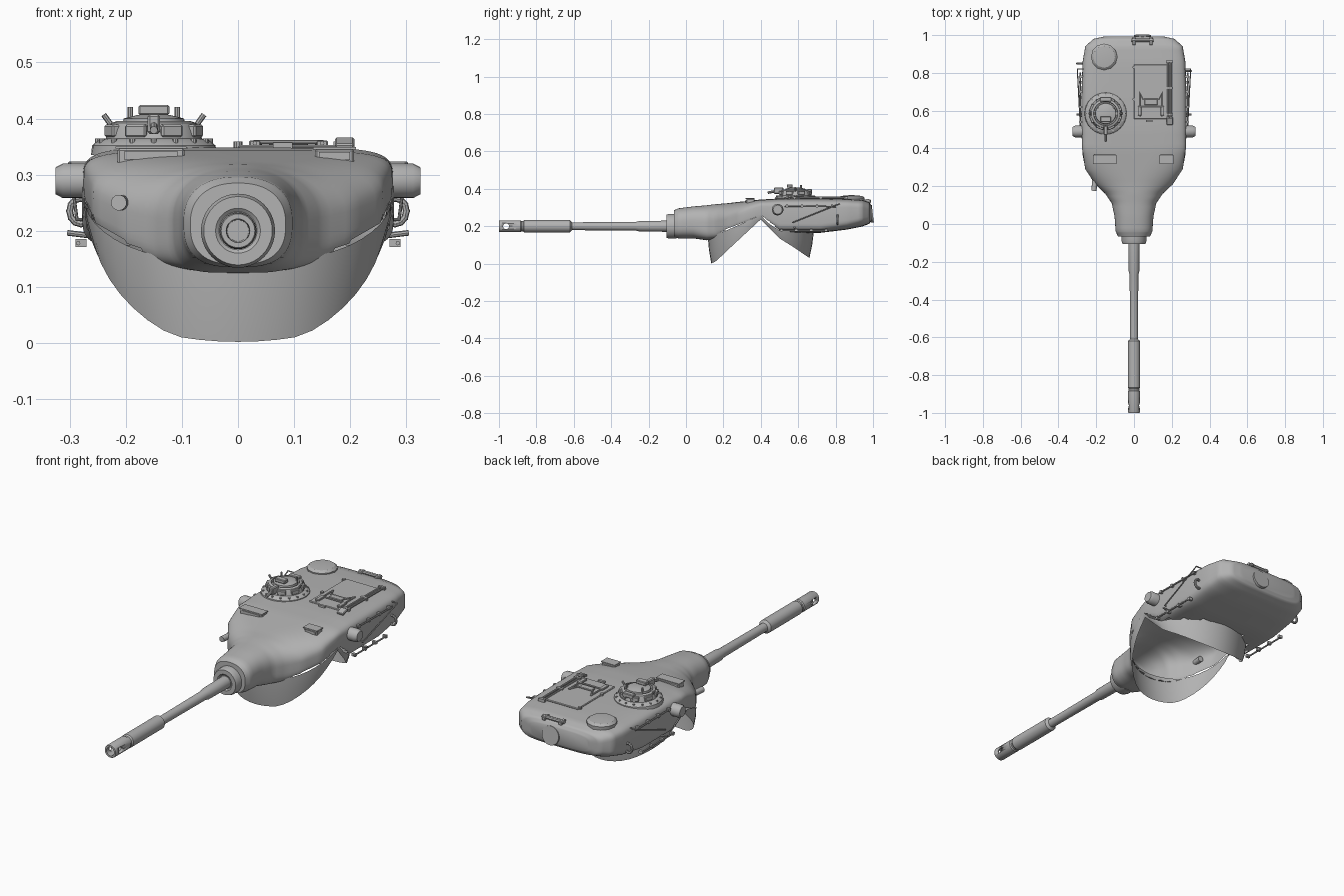
import bpy, bmesh, math
from mathutils import Vector, Matrix

if "Cube" in bpy.data.objects:
    bpy.data.objects.remove(bpy.data.objects["Cube"])

grey = bpy.data.materials.new("armour grey")
grey.diffuse_color = (0.45, 0.45, 0.45, 1)
grey.use_nodes = True
grey.node_tree.nodes["Principled BSDF"].inputs["Base Color"].default_value = grey.diffuse_color
CY = 0.40  # turret ring centre


def finish(name, bm, angle=35, matrix=None):
    if matrix:
        bm.transform(matrix)
    me = bpy.data.meshes.new(name)
    bm.to_mesh(me)
    bm.free()
    ob = bpy.data.objects.new(name, me)
    bpy.context.collection.objects.link(ob)
    me.materials.append(grey)
    bpy.ops.object.select_all(action='DESELECT')
    ob.select_set(True)
    bpy.context.view_layer.objects.active = ob
    bpy.ops.object.shade_smooth_by_angle(angle=math.radians(angle))
    return ob


def lathe(name, prof, loc=(0, 0, 0), axis=(0, 0, 1), n=32):
    """Turn (radius, height) points around an axis; radius 0 closes an end."""
    bm = bmesh.new()
    vs = [bm.verts.new((r, 0, h)) for r, h in prof]
    es = [bm.edges.new(p) for p in zip(vs, vs[1:])]
    bmesh.ops.spin(bm, geom=vs + es, cent=(0, 0, 0), axis=(0, 0, 1),
                   angle=math.tau, steps=n, use_merge=True)
    bmesh.ops.remove_doubles(bm, verts=bm.verts, dist=1e-5)
    bmesh.ops.recalc_face_normals(bm, faces=bm.faces)
    rot = Vector((0, 0, 1)).rotation_difference(Vector(axis)).to_matrix().to_4x4()
    return finish(name, bm, 35, Matrix.Translation(loc) @ rot)


def cyl(name, loc, r, h, axis=(0, 0, 1), r2=None, n=20):
    return lathe(name, [(0, 0), (r, 0), (r if r2 is None else r2, h), (0, h)], loc, axis, n)


def box(name, loc, size, rot=(0, 0, 0), bevel=0.0):
    bm = bmesh.new()
    bmesh.ops.create_cube(bm, size=1)
    bmesh.ops.scale(bm, vec=size, verts=bm.verts)
    if bevel:
        bmesh.ops.bevel(bm, geom=bm.edges[:], offset=bevel, segments=1, affect='EDGES')
    m = Matrix.Translation(loc)
    for a, ax in zip(rot, 'XYZ'):
        m = m @ Matrix.Rotation(math.radians(a), 4, ax)
    return finish(name, bm, 30, m)


def bar(name, pts, r=0.004):
    """Round rod through the given points."""
    bm = bmesh.new()
    for a, b in zip(pts, pts[1:]):
        a, b = Vector(a), Vector(b)
        m = Matrix.Translation((a + b) / 2) @ (b - a).to_track_quat('Z', 'Y').to_matrix().to_4x4()
        bmesh.ops.create_cone(bm, cap_ends=True, segments=8, radius1=r, radius2=r,
                              depth=(b - a).length + r, matrix=m)
    return finish(name, bm)


# Shell stations: y, half width, top, bottom, upper and lower roundness
ST = [(-.065, .085, .285, .14, 2.3, 2.6), (-.04, .097, .296, .135, 2.4, 2.8),
      (.04, .103, .306, .135, 2.4, 3), (.11, .118, .312, .125, 2.3, 4),
      (.16, .152, .318, .13, 2.1, 5), (.21, .205, .322, .15, 2.1, 5),
      (.29, .258, .331, .185, 2.7, 5), (.40, .275, .343, .235, 4.5, 6),
      (.50, .278, .348, .165, 6, 6), (.72, .277, .348, .165, 6, 6),
      (.86, .272, .346, .182, 5.5, 5), (.94, .258, .341, .198, 5, 4),
      (.98, .215, .328, .213, 4, 4), (.992, .16, .31, .23, 4, 4)]


def station(y):
    i = max(k for k in range(len(ST) - 1) if k == 0 or ST[k][0] <= y)
    t = min(1, max(0, (y - ST[i][0]) / (ST[i + 1][0] - ST[i][0])))
    return [a + (b - a) * t for a, b in zip(ST[i], ST[i + 1])]


def roof(x, y):
    _, w, top, bot, e, _ = station(y)
    return (top + bot) / 2 + (top - bot) / 2 * max(0, 1 - abs(x / w) ** e) ** (1 / e)


# Turret shell, lofted front to back and open over the ring
bm = bmesh.new()
N, rings = 64, []
for k in range(len(ST) - 1):
    for s in range(4 if k < len(ST) - 2 else 5):
        y, w, top, bot, eu, el = station(ST[k][0] + (ST[k + 1][0] - ST[k][0]) * s / 4)
        ring = []
        for j in range(N):
            c, sn = math.cos(math.tau * j / N), math.sin(math.tau * j / N)
            e = eu if j <= N // 2 else el
            ring.append(bm.verts.new((math.copysign(abs(c) ** (2 / e), c) * w, y,
                        (top + bot) / 2 + math.copysign(abs(sn) ** (2 / e), sn) * (top - bot) / 2)))
        rings.append(ring)
for a, b in zip(rings, rings[1:]):
    for j in range(N):
        bm.faces.new((a[j], a[(j + 1) % N], b[(j + 1) % N], b[j]))
bm.faces.new(rings[0])
bm.faces.new(rings[-1])
bmesh.ops.recalc_face_normals(bm, faces=bm.faces)
under = [f for f in bm.faces if f.normal.z < -.4
         and (f.calc_center_median() - Vector((0, CY, f.calc_center_median().z))).length < .275]
bmesh.ops.delete(bm, geom=under, context='FACES')
finish("turret_shell", bm, 50)

# Ring skirt with a saddle shaped lower edge
EDGE = [(.13, .0), (.16, .012), (.22, .07), (.40, .237), (.50, .135), (.58, .085), (.66, .03)]


def edge_z(y):
    for (a, za), (b, zb) in zip(EDGE, EDGE[1:]):
        if y <= b:
            return za + (zb - za) * max(0, y - a) / (b - a)
    return EDGE[-1][1]


bm = bmesh.new()
cols = []
for j in range(48):
    a = math.tau * j / 48
    d = Vector((math.sin(a), -math.cos(a), 0))
    r1 = .265 if d.y < 0 else .26
    low = Vector((0, CY, 0)) + d * r1
    up = Vector((0, CY, 0)) + d * (.284 - .01 * abs(d.x))
    low.z = edge_z(low.y)
    up.z = max(low.z + .004, station(up.y)[3] + (.025 if d.y < 0 else .01))
    cols.append([bm.verts.new(low), bm.verts.new(low.lerp(up, .5) + d * .003), bm.verts.new(up)])
for a, b in zip(cols, cols[1:] + cols[:1]):
    for k in range(2):
        bm.faces.new((a[k], b[k], b[k + 1], a[k + 1]))
finish("ring_skirt", bm, 50)

# Gun: collar, barrel with bore, side ports in the muzzle
lathe("gun_collar", [(0, .05), (.066, .05), (.066, .09), (.061, .105), (.04, .105), (.034, .10), (0, .10)],
      (0, 0, .2), (0, -1, 0), 40)
barrel = lathe("gun_barrel", [(0, .08), (.03, .08), (.028, .25), (.023, .27), (.021, .61), (.033, .62), (.033, .865),
               (.028, .872), (.028, .88), (.032, .885), (.032, .995), (.03, 1), (.021, 1), (.019, .9), (0, .9)],
               (0, 0, .2), (0, -1, 0))
port = cyl("port_cutter", (-.1, -.962, .2), .016, .2, (1, 0, 0))
port.hide_render = True
port.hide_viewport = True
cut = barrel.modifiers.new("ports", 'BOOLEAN')
cut.object, cut.operation, cut.solver = port, 'DIFFERENCE', 'EXACT'

# Commander's cupola
cx, cy = -.15, .585
lathe("cupola", [(.112, .335), (.11, .352), (.098, .362), (.086, .364), (.082, .378), (.076, .392),
                 (.064, .396), (.062, .385), (.056, .385), (.054, .40), (.03, .406), (0, .407)], (cx, cy, 0))
for k in range(8):
    a = math.tau * (k + .5) / 8
    p = (cx + .078 * math.cos(a), cy + .078 * math.sin(a), .378)
    box("cupola_periscope", p, (.02, .04, .022), (0, 0, math.degrees(a)), .003)
for k in range(16):
    a = math.tau * k / 16
    cyl("cupola_bolt", (cx + .1 * math.cos(a), cy + .1 * math.sin(a), .354), .005, .01, n=8)
box("cupola_sight", (cx, cy - .03, .415), (.055, .03, .018), bevel=.003)
box("cupola_hinge", (cx, cy + .075, .39), (.06, .025, .02), bevel=.003)
box("cupola_mount", (cx, cy - .09, .39), (.022, .05, .035), bevel=.004)
bar("cupola_mount_arm", [(cx, cy - .145, .38), (cx, cy - .07, .395)], .007)
for s in (-1, 1):
    bar("cupola_handle", [(cx + s * .07, cy, .38), (cx + s * .088, cy, .405)], .005)
    bar("cupola_pin", [(cx + s * .042, cy + .03, .39), (cx + s * .042, cy + .03, .418)], .005)

# Roof periscope boxes
for x, w, name in ((-.155, .12, "sight_housing"), (.172, .07, "driver_periscope")):
    z = roof(x, .345)
    box(name, (x, .345, z - .002), (w, .045, .03), bevel=.004)
    box(name + "_hood", (x, .342, z + .014), (w + .006, .048, .004))
    box(name + "_lens", (x, .321, z), (w * .8, .004, .014))

# Loader's hatch with hinges, latch frame and rods
box("loader_hatch", (.095, .70, .349), (.19, .29, .008), bevel=.003)
for x in (.03, .15):
    box("hatch_hinge", (x, .60, .355), (.02, .05, .012), bevel=.002)
bar("hatch_frame", [(.03, .57, .356), (.03, .70, .356), (.05, .66, .358), (.13, .66, .358),
                    (.15, .70, .356), (.15, .57, .356)])
bar("hatch_latch", [(.03, .62, .358), (.15, .62, .358)])
box("hatch_bracket", (.09, .645, .355), (.07, .03, .01), bevel=.002)
box("hatch_stop", (.08, .545, .352), (.035, .012, .01))
for x in (.18, .196):
    bar("stowed_rod", [(x, .56, .355), (x, .86, .353)], .005)
for y in (.58, .72, .86):
    box("rod_clip", (.188, y, .352), (.035, .012, .014))
box("roof_sight", (.19, .545, .355), (.035, .04, .012), (18, 0, 0), .003)
cyl("roof_bolt", (0, .66, .345), .008, .014, n=10)
cyl("roof_bolt", (0, .83, .343), .008, .014, n=10)

# Ventilator dome
lathe("ventilator", [(.068, .325), (.07, .352), (.058, .362), (0, .367)], (-.158, .885, 0), n=12)

# Rear hatch disc and its hinge
cyl("rear_port", (.045, .985, .265), .046, .014, (0, 1, .12), n=24)
bar("rear_hinge", [(-.01, .972, .338), (.1, .972, .338)], .009)
for x in (.0, .09):
    box("rear_hinge_lug", (x, .968, .334), (.018, .04, .018), bevel=.003)

# Side fittings on both flanks
for s in (-1, 1):
    lathe("rangefinder_end", [(0, .255), (.031, .255), (.031, .312), (.024, .325), (0, .325)],
          (0, .49, .289), (s, 0, 0), 20)
    bar("upper_side_rail", [(s * .285, .53, .308), (s * .285, .80, .305)])
    bar("lower_side_rail", [(s * .285, .50, .178), (s * .285, .74, .178)])
    for y in (.54, .62, .70, .78):
        box("rail_clip", (s * .28, y, .308), (.02, .012, .014))
        box("rail_clip", (s * .28, y - .03, .178), (.02, .012, .014))
    ly = .81 if s > 0 else .85
    loop = [(s * (.28 + .02 * math.cos(t * math.pi / 6)), ly, .235 + .023 * math.sin(t * math.pi / 6))
            for t in range(13)]
    bar("lifting_loop", loop, .006)
    bar("side_hook", [(s * .27, .58, .192), (s * .302, .58, .196)], .005)
    bar("grab_handle", [(s * .27, .82, .32), (s * .30, .82, .32), (s * .287, .57, .22), (s * .27, .57, .22)], .003)

# Small plug on the left cheek
cyl("cheek_plug", (-.205, .25, .25), .014, .075, (-.1, -1, 0), n=16)
